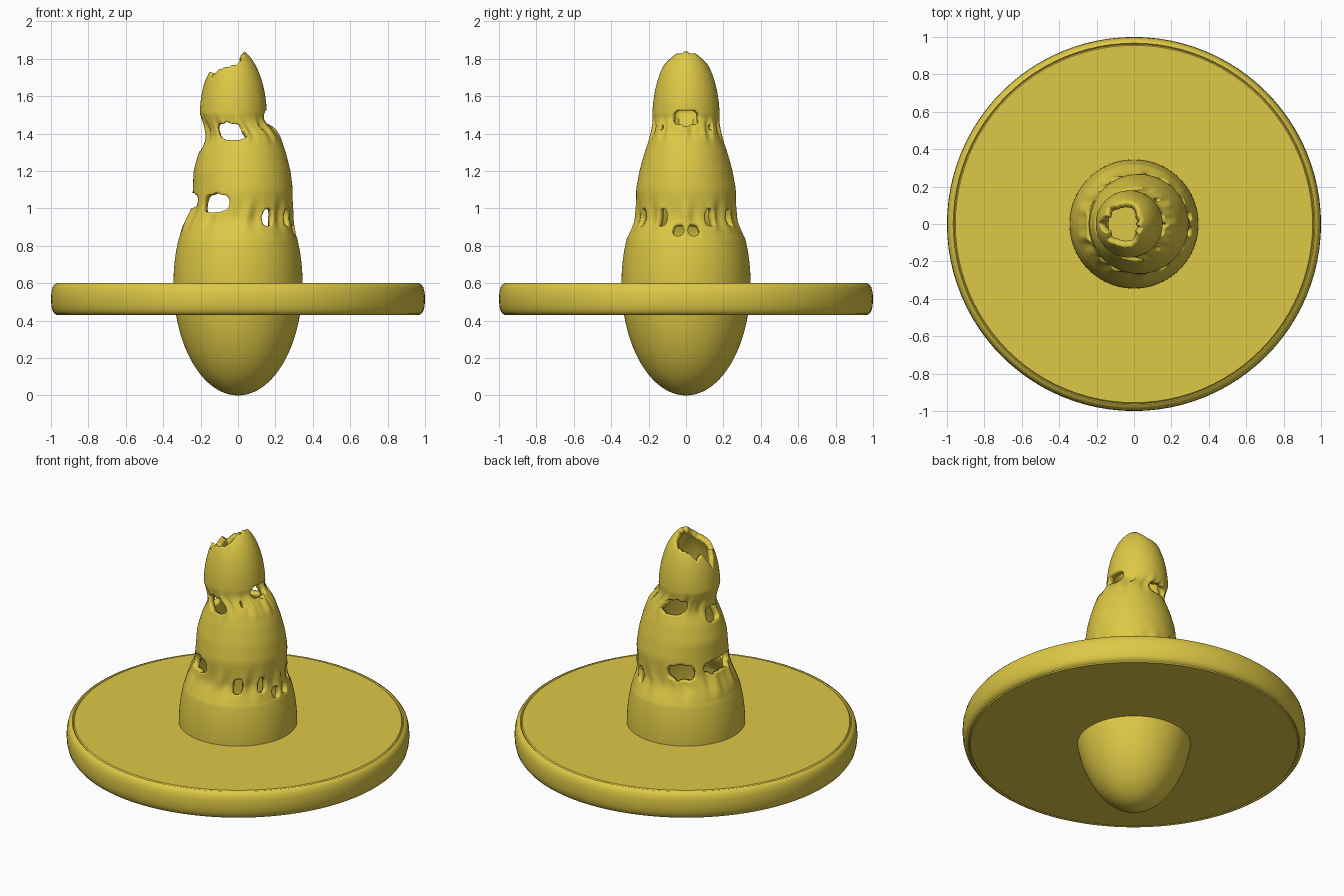
import bpy, bmesh, math

if "Cube" in bpy.data.objects:
    bpy.data.objects.remove(bpy.data.objects["Cube"])

mat = bpy.data.materials.new("yellow")
mat.diffuse_color = (0.73, 0.58, 0.06, 1)
mat.use_nodes = True
mat.node_tree.nodes["Principled BSDF"].inputs["Base Color"].default_value = mat.diffuse_color


def finish(name, bm, angle):
    bmesh.ops.recalc_face_normals(bm, faces=bm.faces[:])
    me = bpy.data.meshes.new(name)
    bm.to_mesh(me)
    bm.free()
    ob = bpy.data.objects.new(name, me)
    bpy.context.collection.objects.link(ob)
    me.materials.append(mat)
    bpy.ops.object.select_all(action='DESELECT')
    ob.select_set(True)
    bpy.context.view_layer.objects.active = ob
    bpy.ops.object.shade_smooth_by_angle(angle=math.radians(angle))
    return ob


def skin(bm, rings):
    n = len(rings[0])
    for a, b in zip(rings, rings[1:]):
        for i in range(n):
            j = (i + 1) % n
            bm.faces.new((a[i], a[j], b[j], b[i]))


def lerp_table(table, t):
    if t <= table[0][0]:
        return table[0][1:]
    for a, b in zip(table, table[1:]):
        if t <= b[0]:
            k = (t - a[0]) / (b[0] - a[0])
            return [p + (q - p) * k for p, q in zip(a[1:], b[1:])]
    return table[-1][1:]


# Brim: flat disc with rounded rim and a fine groove
profile = [(0.955, .600), (.961, .594), (.967, .600), (.98, .594), (.991, .578),
           (.998, .55), (1.0, .515)]
profile += [(r, 1.03 - z) for r, z in reversed(profile[:-1])]
bm = bmesh.new()
N = 96
rings = [[bm.verts.new((r * math.cos(2 * math.pi * i / N), r * math.sin(2 * math.pi * i / N), z))
          for i in range(N)] for r, z in profile]
skin(bm, rings)
bm.faces.new(rings[0])
bm.faces.new(rings[-1])
bmesh.ops.translate(bm, verts=bm.verts[:], vec=(0, 0, 0.0))
finish("brim_disc", bm, 35)

# Tower: three stacked egg shells; stations are z, right x, left x, half depth
stations = [(.85, .313, -.313, .312), (.90, .298, -.300, .285), (.94, .288, -.280, .267),
            (1.0, .288, -.252, .265), (1.1, .293, -.241, .267), (1.2, .281, -.238, .249),
            (1.3, .256, -.210, .221), (1.38, .225, -.172, .193), (1.43, .188, -.176, .177),
            (1.46, .155, -.190, .175), (1.5, .150, -.202, .179)]


def section(z):
    if z < .85:
        r = .345 * math.sqrt(max(0, 1 - ((z - .6) / .6) ** 2))
        return 0, r, r
    if z > 1.5:
        r = .18 * math.sqrt(max(0, 1 - ((z - 1.48) / .38) ** 2))
        return -.025, r, r
    # averaged samples soften the station corners
    s = [lerp_table(stations, z + d) for d in (-.015, 0, .015)]
    right, left, ry = (sum(c) / 3 for c in zip(*s))
    return (right + left) / 2, (right - left) / 2, ry


# Openings: azimuth, half angle, z, half height (mirrored in y)
holes = [(8, 5.5, .885, .032), (28, 6, .95, .047), (58, 7, .95, .048),
         (122, 18, 1.028, .05), (180, 29, 1.04, .042),
         (0, 24, 1.487, .042), (105, 25, 1.412, .044), (180, 17, 1.345, .045),
         (48, 5, 1.435, .016)]
# Broken top edge: azimuth, height
rim = [(0, 1.836), (45, 1.828), (80, 1.77), (125, 1.745), (143, 1.70), (158, 1.735), (180, 1.64)]


def is_open(az, z):
    if z > lerp_table(rim, az)[0]:
        return True
    return any(abs((az - a) / da) ** 2.7 + abs((z - h) / dh) ** 2.7 < 1 for a, da, h, dh in holes)


N = 180
heights = [.6 - .6 * math.cos(math.radians(90 * i / 32)) for i in range(1, 33)]
heights += [.6 + .0105 * i for i in range(1, 119)]
bm = bmesh.new()
rings = []
for z in heights:
    cx, rx, ry = section(z)
    ring = []
    # melted wrinkles close to the two joints
    fade = .006 * (math.exp(-((z - .96) / .07) ** 2) + math.exp(-((z - 1.42) / .05) ** 2))
    for i in range(N):
        a = 2 * math.pi * i / N
        k = fade * (math.cos(13 * a) + .6 * math.cos(22 * a))
        ring.append(bm.verts.new((cx + (rx + k) * math.cos(a), (ry + k) * math.sin(a), z)))
    rings.append(ring)
skin(bm, rings)
pole = bm.verts.new((0, 0, 0))
for i in range(N):
    bm.faces.new((pole, rings[0][(i + 1) % N], rings[0][i]))

# Cut the openings and smooth their edges
gone = []
for f in bm.faces:
    c = f.calc_center_median()
    if c.z > .8:
        cx, rx, ry = section(c.z)
        if is_open(abs(math.degrees(math.atan2(c.y / max(ry, .01), (c.x - cx) / max(rx, .01)))), c.z):
            gone.append(f)
bmesh.ops.delete(bm, geom=gone, context='FACES')
for _ in range(4):
    moves = []
    for v in bm.verts:
        near = [e.other_vert(v).co for e in v.link_edges if e.is_boundary]
        if len(near) == 2:
            moves.append((v, v.co * .5 + (near[0] + near[1]) * .25))
    for v, co in moves:
        v.co = co
bmesh.ops.smooth_vert(bm, verts=[v for v in bm.verts if v.co.z > .8 and not v.is_boundary],
                      factor=.5, use_axis_x=True, use_axis_y=True, use_axis_z=True)

tower = finish("hollow_tower", bm, 50)
if tower.data.polygons[0].normal.dot(tower.data.polygons[0].center - tower.data.vertices[0].co) == 0:
    pass
wall = tower.modifiers.new("wall", 'SOLIDIFY')
wall.thickness = .035
wall.offset = -1
